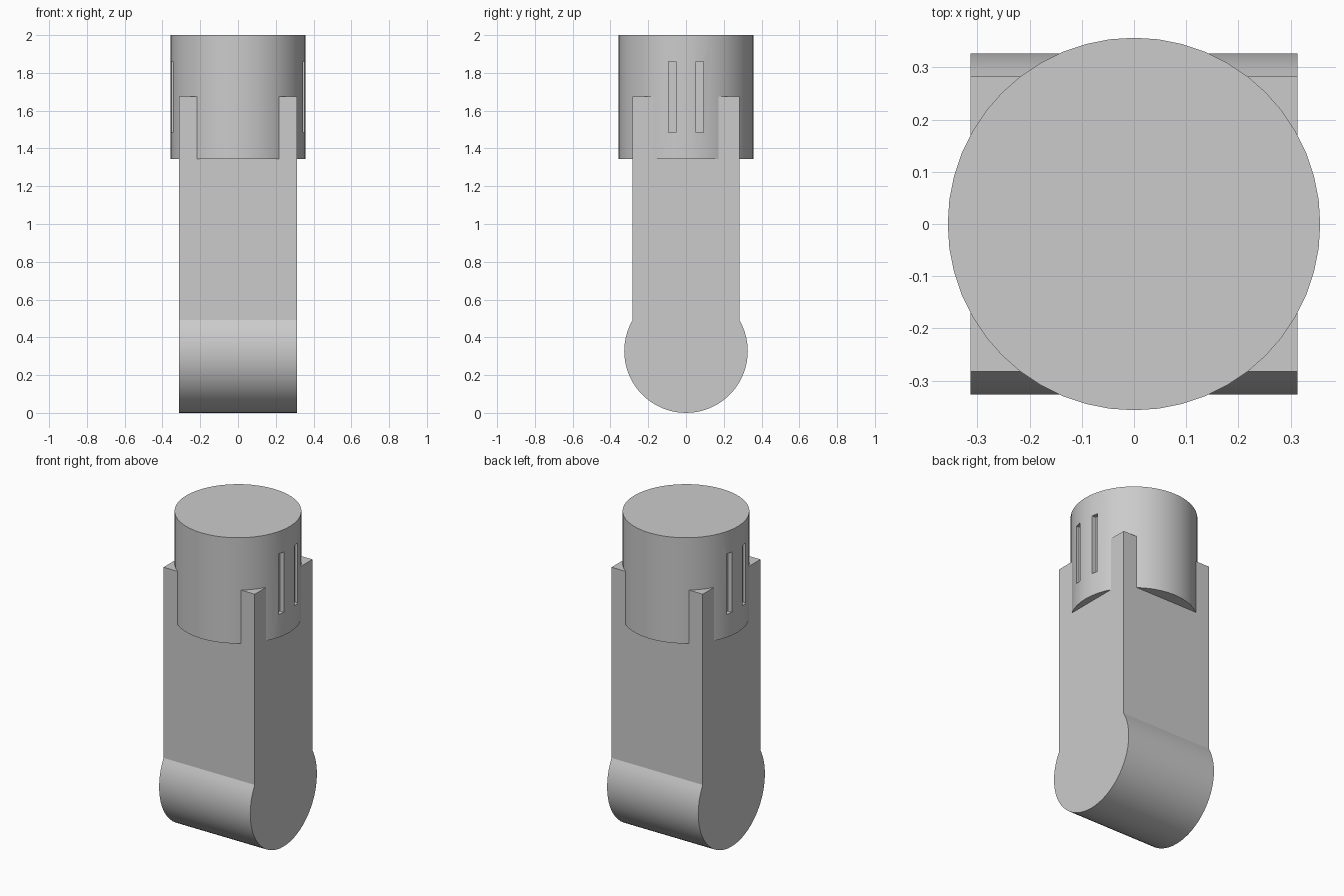
import bpy, bmesh, math

cube = bpy.data.objects.get("Cube")
if cube:
    bpy.data.objects.remove(cube, do_unlink=True)

grey = bpy.data.materials.new("plain grey")
grey.use_nodes = True
grey.diffuse_color = (0.6, 0.6, 0.6, 1)
grey.node_tree.nodes["Principled BSDF"].inputs["Base Color"].default_value = (0.6, 0.6, 0.6, 1)


def add_object(name, bm):
    bmesh.ops.recalc_face_normals(bm, faces=bm.faces)
    mesh = bpy.data.meshes.new(name)
    bm.to_mesh(mesh)
    bm.free()
    mesh.materials.append(grey)
    obj = bpy.data.objects.new(name, mesh)
    bpy.context.collection.objects.link(obj)
    return obj


def smooth(obj):
    bpy.ops.object.select_all(action='DESELECT')
    obj.select_set(True)
    bpy.context.view_layer.objects.active = obj
    bpy.ops.object.shade_smooth_by_angle(angle=math.radians(25))


# Shaft: rectangular body with a wider round foot, extruded across x
half_width, half_depth, foot_radius, shaft_top = 0.313, 0.283, 0.327, 1.675
start = math.acos(half_depth / foot_radius)
sweep = math.pi + 2 * start
steps = 40
profile = [(half_depth, shaft_top)]
for i in range(steps + 1):
    a = start - sweep * i / steps
    profile.append((foot_radius * math.cos(a), foot_radius * (1 + math.sin(a))))
profile.append((-half_depth, shaft_top))

bm = bmesh.new()
side = bm.faces.new([bm.verts.new((-half_width, y, z)) for y, z in profile])
ext = bmesh.ops.extrude_face_region(bm, geom=[side], use_keep_orig=True)
bmesh.ops.translate(bm, vec=(2 * half_width, 0, 0),
                    verts=[v for v in ext["geom"] if isinstance(v, bmesh.types.BMVert)])
smooth(add_object("shaft_with_round_foot", bm))

# Cap: round drum overlapping the top of the shaft
cap_radius, cap_bottom, cap_top = 0.357, 1.343, 2.0
bm = bmesh.new()
bmesh.ops.create_cone(bm, cap_ends=True, segments=48, radius1=cap_radius,
                      radius2=cap_radius, depth=cap_top - cap_bottom)
bmesh.ops.translate(bm, verts=bm.verts, vec=(0, 0, (cap_top + cap_bottom) / 2))
cap = add_object("round_cap", bm)

# Two upright slots cut into each side of the cap
bm = bmesh.new()
for sx in (-1, 1):
    for sy in (-1, 1):
        verts = bmesh.ops.create_cube(bm, size=1)["verts"]
        bmesh.ops.scale(bm, verts=verts, vec=(0.1, 0.04, 0.375))
        bmesh.ops.translate(bm, verts=verts, vec=(sx * 0.375, sy * 0.073, 1.673))
cutter = add_object("slot_cutter", bm)
cutter.hide_render = True

cut = cap.modifiers.new("slots", 'BOOLEAN')
cut.operation = 'DIFFERENCE'
cut.solver = 'EXACT'
cut.object = cutter
bpy.context.view_layer.objects.active = cap
bpy.ops.object.modifier_apply(modifier=cut.name)
bpy.data.objects.remove(cutter, do_unlink=True)
smooth(cap)
